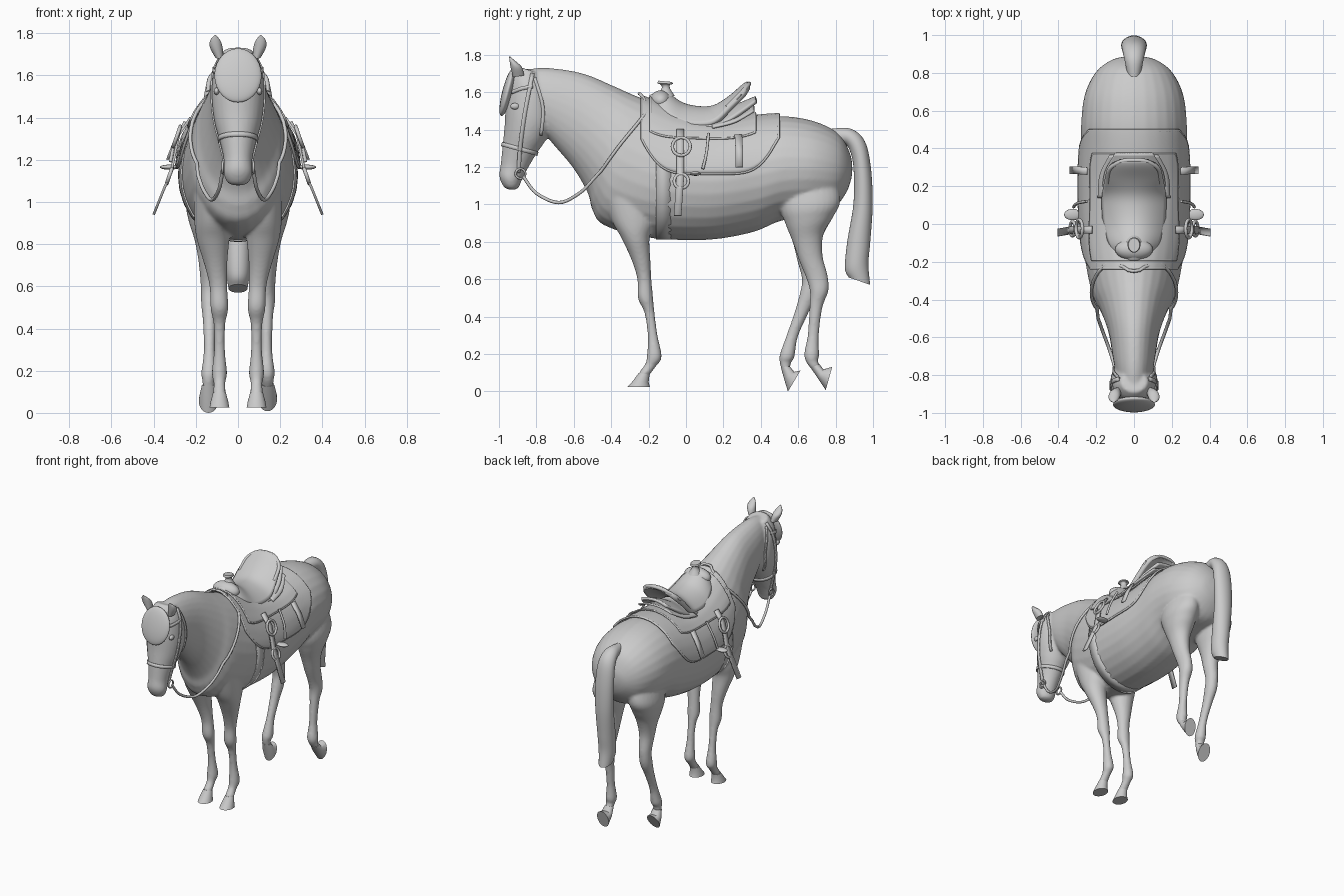
import bpy, bmesh, math
from mathutils import Vector
from mathutils.bvhtree import BVHTree


def spline(rows, steps=6):
    """Catmull-Rom resampling of equal-length tuples."""
    out, n = [], len(rows)
    for i in range(n - 1):
        a, b, c, d = (rows[max(0, min(n - 1, i + k))] for k in (-1, 0, 1, 2))
        for s in range(steps):
            t = s / steps
            out.append(tuple(q + 0.5 * t * (r - p + t * (2*p - 5*q + 4*r - e + t * (3*(q - r) + e - p)))
                             for p, q, r, e in zip(a, b, c, d)))
    return out + [tuple(rows[-1])]


def finish(name, bm, angle=40):
    bmesh.ops.recalc_face_normals(bm, faces=bm.faces)
    me = bpy.data.meshes.new(name)
    bm.to_mesh(me)
    bm.free()
    for p in me.polygons:
        p.use_smooth = True
    me.set_sharp_from_angle(angle=math.radians(angle))
    ob = bpy.data.objects.new(name, me)
    bpy.context.collection.objects.link(ob)
    return ob


def loft(name, *parts, steps=6, sides=28):
    """Each row is front y,z, back y,z, half width, centre x of an elliptical section."""
    bm = bmesh.new()
    for rows in parts:
        prev = None
        secs = spline(rows, steps)
        for k, (y1, z1, y2, z2, w, x) in enumerate(secs):
            ring = []
            for i in range(sides):
                a = 2 * math.pi * i / sides
                c = math.cos(a) / 2
                ring.append(bm.verts.new((x + w * math.sin(a), (y1 + y2) / 2 + (y1 - y2) * c,
                                          (z1 + z2) / 2 + (z1 - z2) * c)))
            if prev:
                for i in range(sides):
                    j = (i + 1) % sides
                    bm.faces.new((prev[i], prev[j], ring[j], ring[i]))
            if k in (0, len(secs) - 1):
                bm.faces.new(ring)
            prev = ring
    return finish(name, bm)


def sheet(name, grid, thick, closed=False):
    bm = bmesh.new()
    vs = [[bm.verts.new(p) for p in row] for row in grid]
    rows = vs + [vs[0]] if closed else vs
    for r, q in zip(rows, rows[1:]):
        for i in range(len(r) - 1):
            bm.faces.new((r[i], r[i + 1], q[i + 1], q[i]))
    ob = finish(name, bm)
    mod = ob.modifiers.new("thickness", 'SOLIDIFY')
    mod.thickness, mod.offset = thick, 0
    return ob


def strap(name, pts, across, thick=0.008, closed=False):
    h = Vector(across) / 2
    return sheet(name, [(Vector(p) - h, Vector(p) + h) for p in pts], thick, closed)


def tube(name, pts, r, cyclic=False):
    cu = bpy.data.curves.new(name, 'CURVE')
    cu.dimensions, cu.bevel_depth, cu.bevel_resolution, cu.use_fill_caps = '3D', r, 2, True
    sp = cu.splines.new('POLY')
    sp.points.add(len(pts) - 1)
    for p, q in zip(sp.points, pts):
        p.co = (*q, 1)
    sp.use_cyclic_u = cyclic
    ob = bpy.data.objects.new(name, cu)
    bpy.context.collection.objects.link(ob)


def blob(name, loc, scale, rx=0):
    bm = bmesh.new()
    bmesh.ops.create_uvsphere(bm, u_segments=24, v_segments=14, radius=1)
    ob = finish(name, bm)
    ob.location, ob.scale, ob.rotation_euler = loc, scale, (rx, 0, 0)


def at_x(rows, s):
    return [(*r[:5], s * r[5]) for r in rows]


# horse: torso with neck, head and four legs fused into one skin
torso = [(-.88, 1.72, -.76, 1.38, .09, 0), (-.74, 1.73, -.70, 1.31, .11, 0), (-.55, 1.70, -.60, 1.19, .135, 0),
         (-.38, 1.63, -.525, 1.06, .178, 0), (-.29, 1.59, -.50, .97, .21, 0), (-.19, 1.55, -.44, .89, .235, 0),
         (0, 1.47, -.22, .825, .27, 0), (.2, 1.44, .1, .81, .285, 0), (.4, 1.465, .35, .85, .28, 0),
         (.55, 1.47, .5, .91, .28, 0), (.7, 1.44, .66, .94, .262, 0), (.82, 1.375, .78, .97, .205, 0),
         (.878, 1.27, .855, 1.06, .12, 0), (.89, 1.19, .885, 1.14, .03, 0)]
head = [(-.89, 1.735, -.78, 1.70, .07, 0), (-.935, 1.68, -.72, 1.56, .115, 0), (-.962, 1.55, -.71, 1.42, .125, 0),
        (-.97, 1.42, -.755, 1.335, .112, 0), (-.98, 1.32, -.80, 1.27, .088, 0), (-.99, 1.22, -.85, 1.185, .068, 0),
        (-.998, 1.15, -.88, 1.125, .068, 0), (-.975, 1.095, -.895, 1.09, .05, 0), (-.95, 1.08, -.92, 1.078, .02, 0)]
front = [(-.46, 1.1, -.2, 1.1, .09, .12), (-.40, .92, -.17, .92, .088, .12), (-.345, .82, -.195, .82, .077, .118),
         (-.29, .7, -.19, .7, .054, .105), (-.26, .6, -.185, .6, .042, .093), (-.257, .5, -.175, .49, .042, .088),
         (-.222, .42, -.168, .42, .028, .088), (-.205, .3, -.152, .3, .026, .088), (-.208, .2, -.13, .185, .036, .088),
         (-.217, .15, -.16, .135, .028, .088), (-.245, .11, -.19, .095, .03, .088), (-.26, .08, -.205, .07, .028, .088)]
thigh = [(.50, 1.2, .80, 1.17, .08, .12), (.50, 1.0, .825, 1.02, .10, .145),
         (.53, .9, .785, .93, .09, .145), (.57, .8, .735, .84, .066, .14)]
hind_r = thigh + [(.605, .7, .73, .73, .05, .137), (.645, .6, .757, .62, .042, .135), (.663, .53, .762, .54, .042, .135),
                  (.66, .45, .73, .45, .031, .135), (.65, .3, .71, .3, .027, .135), (.632, .2, .712, .195, .037, .137),
                  (.647, .15, .705, .165, .03, .14), (.675, .115, .716, .14, .028, .14)]
hind_l = thigh + [(.595, .7, .705, .73, .05, .137), (.62, .6, .712, .61, .042, .135), (.61, .53, .70, .51, .04, .135),
                  (.582, .43, .655, .42, .031, .135), (.537, .3, .598, .29, .027, .135), (.502, .2, .58, .185, .037, .137),
                  (.50, .16, .562, .155, .03, .14), (.512, .11, .557, .12, .028, .14)]
horse = loft("horse_body", torso, head, at_x(front, 1), at_x(front, -1), at_x(hind_r, 1), at_x(hind_l, -1))
rm = horse.modifiers.new("fuse", 'REMESH')
rm.mode, rm.voxel_size, rm.use_smooth_shade = 'VOXEL', 0.009, True
sm = horse.modifiers.new("soften", 'SMOOTH')
sm.factor, sm.iterations = 0.5, 6

# hooves, ears, eyes
hoof_f = [(-.252, .10, -.195, .09, .031, .088), (-.285, .055, -.2, .05, .042, .088), (-.312, .025, -.193, .025, .047, .088)]
hoof_r = [(.668, .125, .712, .148, .031, .14), (.708, .066, .735, .118, .042, .14), (.747, .008, .782, .132, .046, .14)]
hoof_l = [(.507, .13, .555, .135, .031, .14), (.525, .065, .578, .105, .042, .14), (.545, 0, .612, .112, .046, .14)]
ear = [(-.925, 1.68, -.865, 1.69, .02, .088), (-.937, 1.73, -.878, 1.735, .03, .103),
       (-.943, 1.765, -.91, 1.765, .024, .108), (-.946, 1.792, -.94, 1.79, .004, .108)]
for s, side, hoof in ((1, "right", hoof_r), (-1, "left", hoof_l)):
    loft("front_hoof_" + side, at_x(hoof_f, s), steps=1)
    loft("hind_hoof_" + side, at_x(hoof, s), steps=1)
    loft("ear_" + side, at_x(ear, s), sides=16)
    blob("eye_" + side, (s * .102, -.915, 1.525), (.013, .024, .017))

# tail and forelock
loft("tail", [(.78, 1.405, .80, 1.32, .035, 0), (.88, 1.405, .855, 1.32, .05, 0), (.955, 1.34, .885, 1.26, .062, 0),
              (.988, 1.2, .897, 1.17, .068, 0), (.998, 1.0, .895, 1.0, .066, 0), (.985, .8, .862, .8, .06, 0),
              (.975, .68, .85, .66, .056, 0), (.985, .57, .87, .61, .045, 0)])
blob("forelock", (0, -.955, 1.60), (.112, .028, .132), -.25)

# surface lookup so the tack sits on the skin
dg = bpy.context.evaluated_depsgraph_get()
dg.update()
skin = BVHTree.FromObject(horse, dg)


def cast(centre, d, reach, off):
    c = Vector(centre)
    hit = skin.ray_cast(c + d * reach, -d)[0]
    return (hit if hit else c + d * .05) + d * off


def side_pts(s, pts, off=.005):
    return [cast((0, y, z), Vector((s, 0, 0)), 1, off) for y, z in spline(pts, 5)]


def hoop(name, centre, u, across, reach, off):
    ds = [Vector((math.cos(a), 0, 0)) + Vector(u) * math.sin(a) for a in (i * math.pi / 20 for i in range(40))]
    strap(name, [cast(centre, d, reach, off) for d in ds], across, .008, True)


def drape(name, y0, y1, low, rise, off, thick):
    mid, half, grid = (y0 + y1) / 2, (y1 - y0) / 2, []
    for i in range(33):
        u = math.sin((i / 16 - 1) * math.pi / 2)
        y = mid + half * u
        a0 = math.atan2(low + rise * abs(u) ** 5 - 1.1, .275)
        grid.append([cast((0, y, 1.1), Vector((math.cos(a), 0, math.sin(a))), 1, off)
                     for a in (a0 + (math.pi - 2 * a0) * k / 36 for k in range(37))])
    sheet(name, grid, thick)
    edge = [r[0] for r in grid] + grid[-1][1:] + [r[-1] for r in grid[::-1]][1:] + grid[0][::-1][1:-1]
    tube(name + "_border", edge, thick * .6, True)


# blanket, skirt and girth
drape("saddle_blanket", -.235, .495, 1.16, .24, .012, .012)
drape("saddle_skirt", -.19, .37, 1.40, .06, .027, .01)
hoop("girth", (0, -.12, 1.15), (0, 0, 1), (0, .08, 0), .6, 0)


def saddle_part(name, rows, thick):
    """Each row is y, centre z, edge z, half width of an arched section."""
    sheet(name, [[(w * t, y, zc + (ze - zc) * t * t) for t in (i / 10 - 1 for i in range(21))]
                 for y, zc, ze, w in spline(rows, 5)], thick)


# saddle seat, cantle layers, horn
saddle_part("seat", [(-.19, 1.57, 1.52, .05), (-.12, 1.59, 1.49, .115), (-.02, 1.53, 1.43, .15), (.08, 1.51, 1.42, .16),
                     (.16, 1.52, 1.44, .16), (.24, 1.57, 1.52, .15), (.31, 1.63, 1.59, .13), (.335, 1.645, 1.63, .08)], .03)
saddle_part("seat_base", [(-.18, 1.545, 1.47, .08), (-.05, 1.5, 1.42, .14), (.1, 1.48, 1.41, .165), (.18, 1.48, 1.42, .165),
                          (.28, 1.53, 1.48, .15), (.375, 1.57, 1.55, .1)], .02)
saddle_part("rear_jockey", [(.14, 1.455, 1.41, .19), (.26, 1.49, 1.44, .18), (.365, 1.525, 1.5, .13)], .012)
tube("cantle_rim", spline([(-.14, .22, 1.52), (-.13, .29, 1.59), (-.07, .33, 1.635), (0, .337, 1.645),
                           (.07, .33, 1.635), (.13, .29, 1.59), (.14, .22, 1.52)]), .012)
blob("saddle_swell", (0, -.135, 1.555), (.10, .058, .055))
loft("horn", [(-.16, 1.58, -.06, 1.58, .045, 0), (-.13, 1.62, -.085, 1.62, .022, 0), (-.135, 1.64, -.085, 1.64, .024, 0),
              (-.152, 1.648, -.07, 1.644, .034, 0), (-.148, 1.662, -.075, 1.655, .03, 0)], steps=3)

# bridle, reins and hanging tack on both sides
hoop("noseband", (0, -.89, 1.297), (0, -.965, .262), (0, .006, .022), .14, .004)
for s, side in ((1, "right"), (-1, "left")):
    strap("cheek_strap_" + side, side_pts(s, [(-.82, 1.7), (-.86, 1.5), (-.885, 1.32), (-.895, 1.17)]), (0, .022, 0))
    strap("throat_latch_" + side, side_pts(s, [(-.81, 1.68), (-.765, 1.52), (-.775, 1.37)]), (0, .018, 0))
    strap("browband_" + side, side_pts(s, [(-.93, 1.60), (-.88, 1.62), (-.82, 1.63)]), (0, 0, .02))
    circle = [(math.cos(k * math.pi / 10), math.sin(k * math.pi / 10)) for k in range(20)]
    tube("bit_ring_" + side, [(s * .073, -.885 + .026 * c, 1.165 + .026 * q) for c, q in circle], .006, True)
    hang = spline([(s * .073, -.87, 1.15), (s * .09, -.8, 1.06), (s * .125, -.68, 1.01), (s * .165, -.57, 1.06),
                   (s * .19, -.5, 1.13)])
    lie = side_pts(s, [(-.45, 1.185), (-.36, 1.31), (-.27, 1.42), (-.21, 1.495)], .012)
    tube("rein_" + side, hang + lie + [(s * .06, -.225, 1.565), (s * .03, -.245, 1.59), (0, -.25, 1.592)], .009)
    strap("stirrup_leather_" + side, [(s * .225, -.03, 1.40), (s * .28, -.03, 1.32), (s * .315, -.03, 1.15),
                                      (s * .40, -.045, .94)], (0, .04, 0), .012)
    for z, r, x in ((1.31, .048, .29), (1.125, .038, .325)):
        tube("tack_ring_" + side, [(s * (x - .35 * r * q), -.025 + r * c, z + r * q) for c, q in circle], .009, True)
    strap("rear_tie_" + side, [(s * .25, .28, 1.37), (s * .30, .285, 1.29), (s * .335, .285, 1.2)], (0, .04, 0), .012)
    tube("hanging_cord_" + side, spline([(s * .25, .12, 1.38), (s * .30, .11, 1.28), (s * .32, .09, 1.19)]), .008)
    blob("stirrup_tread_" + side, (s * .325, .05, 1.165), (.045, .03, .012))
